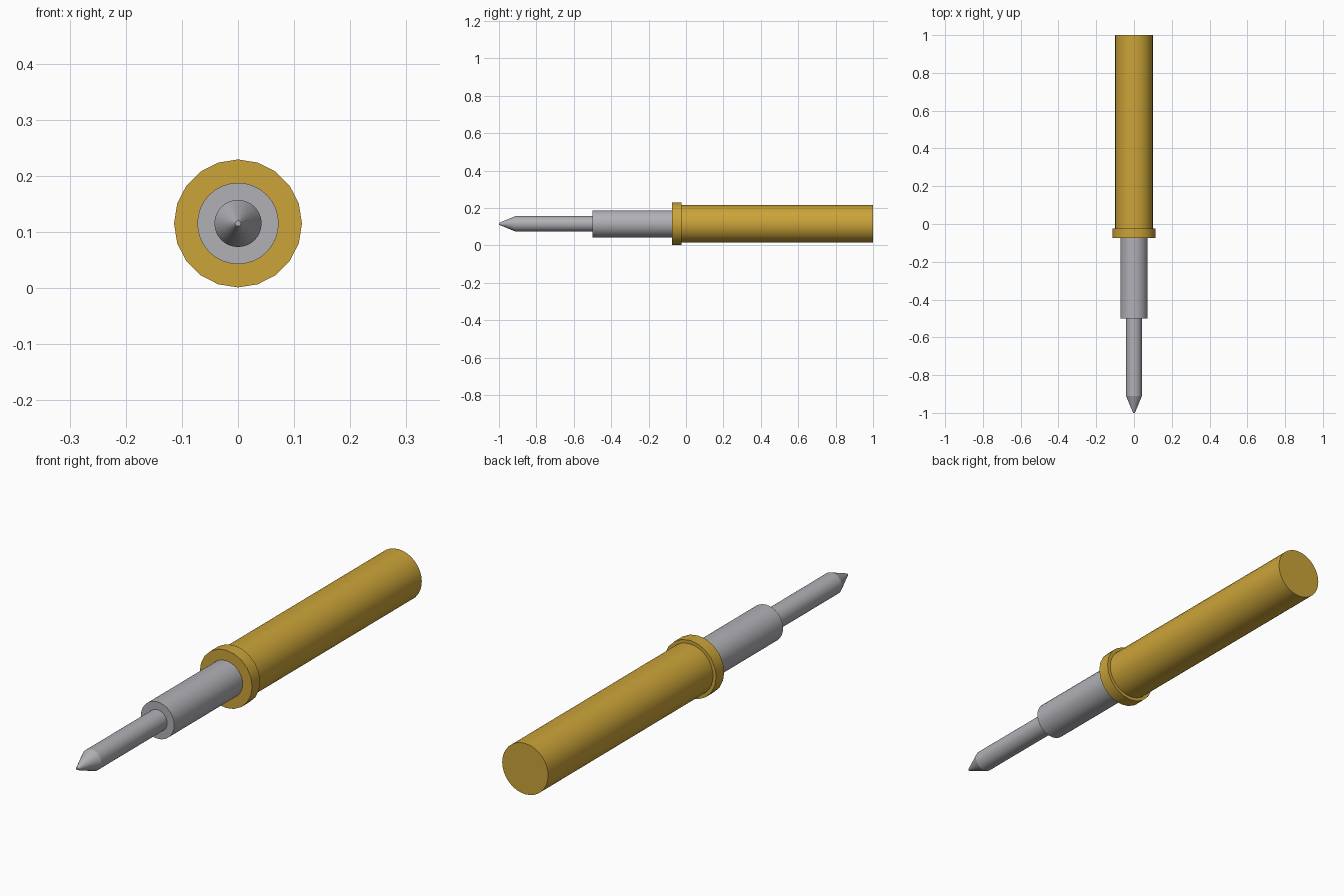
import bpy
import math

cube = bpy.data.objects.get("Cube")
if cube:
    bpy.data.objects.remove(cube, do_unlink=True)

AXIS_Z = 0.115


def make_material(name, colour):
    mat = bpy.data.materials.new(name)
    mat.use_nodes = True
    mat.diffuse_color = colour
    mat.node_tree.nodes["Principled BSDF"].inputs["Base Color"].default_value = colour
    return mat


gold = make_material("gold", (0.60, 0.37, 0.04, 1))
steel = make_material("steel", (0.44, 0.44, 0.47, 1))


def rod(name, front, back, r_front, r_back, sides, mat):
    """Capped round section lying along y, from front to back."""
    bpy.ops.mesh.primitive_cone_add(
        vertices=sides, radius1=r_back, radius2=r_front, depth=back - front,
        location=(0, (front + back) / 2, AXIS_Z), rotation=(math.pi / 2, 0, 0))
    obj = bpy.context.object
    obj.name = name
    obj.data.materials.append(mat)
    bpy.ops.object.transform_apply(location=False, rotation=True, scale=True)
    bpy.ops.object.shade_smooth_by_angle(angle=math.radians(30))
    return obj


# Gold body and its stop collar
rod("barrel", -0.025, 1.0, 0.10, 0.10, 32, gold)
rod("collar", -0.075, -0.025, 0.114, 0.114, 20, gold)

# Steel plunger, stepping down to a blunt point
rod("sleeve", -0.50, -0.075, 0.0725, 0.0725, 32, steel)
rod("pin", -0.91, -0.50, 0.042, 0.042, 32, steel)
rod("tip", -1.0, -0.91, 0.005, 0.042, 32, steel)
